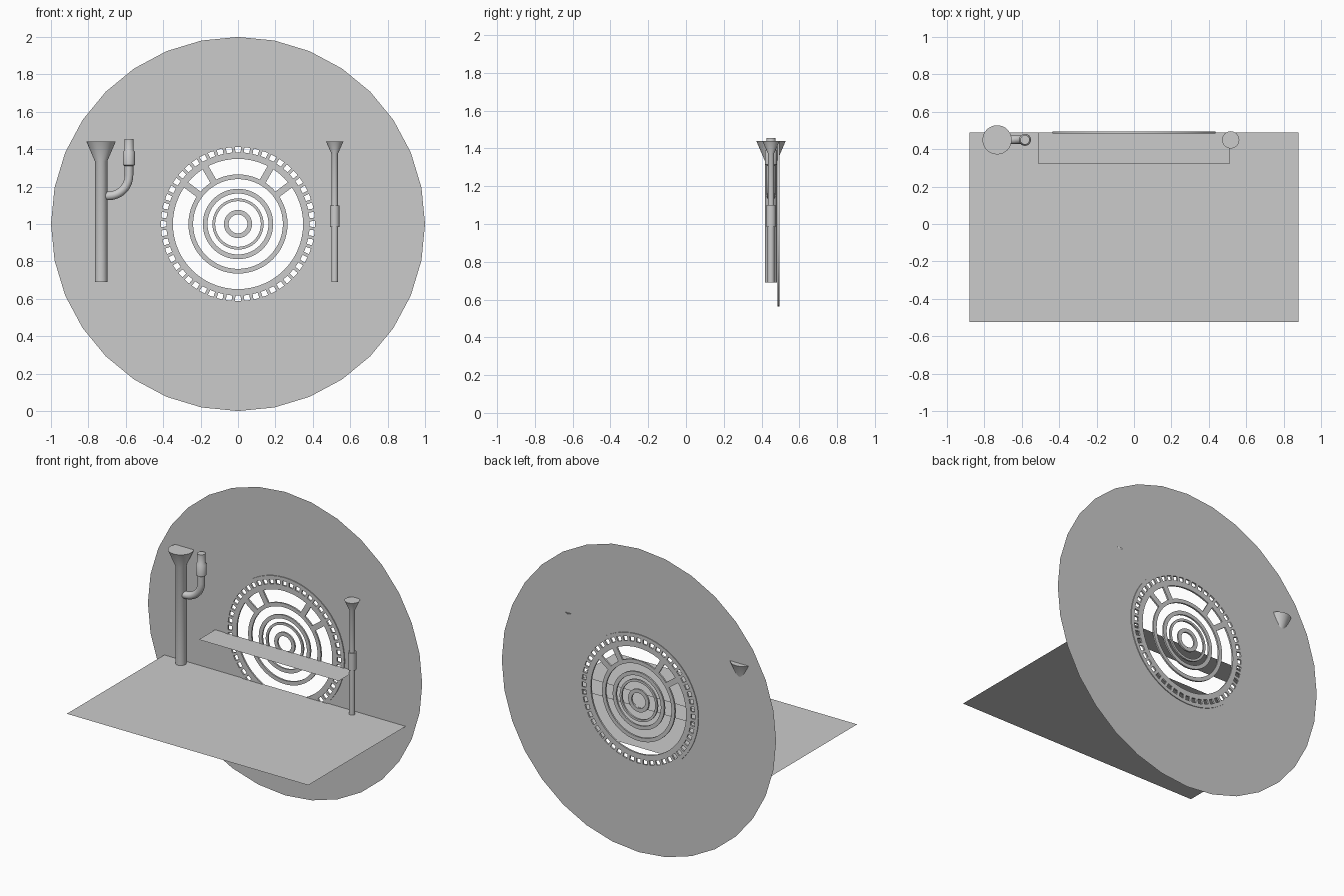
import bpy, bmesh, math
from mathutils import Vector

if "Cube" in bpy.data.objects:
    bpy.data.objects.remove(bpy.data.objects["Cube"])

BACK_Y = 0.49            # plane of the large disc
WHEEL = (0.484, 0.495)   # front and back of the slotted wheel
CENTRE_Z = 1.0


def finish(name, bm, smooth=True):
    bmesh.ops.recalc_face_normals(bm, faces=bm.faces)
    mesh = bpy.data.meshes.new(name)
    bm.to_mesh(mesh)
    bm.free()
    obj = bpy.data.objects.new(name, mesh)
    bpy.context.collection.objects.link(obj)
    if smooth:
        bpy.ops.object.select_all(action='DESELECT')
        obj.select_set(True)
        bpy.context.view_layer.objects.active = obj
        bpy.ops.object.shade_smooth_by_angle(angle=math.radians(35))
    return obj


def loft(bm, loops):
    """Join consecutive vertex loops with quads."""
    for a, b in zip(loops, loops[1:]):
        n = len(a)
        for i in range(n):
            j = (i + 1) % n
            bm.faces.new((a[i], a[j], b[j], b[i]))


def wheel_loop(bm, r, y, n):
    return [bm.verts.new((r * math.sin(t), y, CENTRE_Z + r * math.cos(t)))
            for t in (2 * math.pi * i / n for i in range(n))]


def ring(bm, r0, r1, n=64):
    f, b = WHEEL
    loops = [wheel_loop(bm, r, y, n) for r, y in ((r0, f), (r1, f), (r1, b), (r0, b))]
    loft(bm, loops + loops[:1])


def radial_bar(bm, angle, r0, r1, width):
    u = Vector((math.cos(angle), 0, math.sin(angle)))
    v = Vector((-math.sin(angle), 0, math.cos(angle))) * width / 2
    c = Vector((0, 0, CENTRE_Z))
    loops = [[bm.verts.new(c + u * r + v * s + Vector((0, y, 0)))
              for s, y in ((-1, WHEEL[0]), (1, WHEEL[0]), (1, WHEEL[1]), (-1, WHEEL[1]))]
             for r in (r0, r1)]
    loft(bm, loops)


def turned(name, x, y, profile, n=32):
    """Upright lathe part from (radius, z) points, capped at both ends."""
    bm = bmesh.new()
    loops = [[bm.verts.new((x + r * math.cos(2 * math.pi * i / n),
                            y + r * math.sin(2 * math.pi * i / n), z)) for i in range(n)]
             for r, z in profile]
    loft(bm, loops)
    bm.faces.new(loops[0])
    bm.faces.new(loops[-1])
    return finish(name, bm)


def sheet(name, x, y0, y1, z):
    bm = bmesh.new()
    bm.faces.new([bm.verts.new(p) for p in ((-x, y0, z), (x, y0, z), (x, y1, z), (-x, y1, z))])
    return finish(name, bm, False)


# Large flat back disc with a round opening
bm = bmesh.new()
outer = wheel_loop(bm, 1.0, BACK_Y, 32)
inner = wheel_loop(bm, 0.425, BACK_Y, 32)
loft(bm, [outer, inner])
finish("back_disc", bm, False)

# Floor and shelf sheets
sheet("floor", 0.88, -0.525, BACK_Y, 0.69)
sheet("shelf", 0.51, 0.32, BACK_Y, 0.955)

# Slotted outer rim
bm = bmesh.new()
ring(bm, 0.412, 0.436)
ring(bm, 0.348, 0.383)
SLOTS = 52
for i in range(SLOTS):
    radial_bar(bm, 2 * math.pi * (i + 0.5) / SLOTS, 0.382, 0.413, 0.018)
finish("slotted_rim", bm)

# Concentric inner rings
bm = bmesh.new()
for r0, r1 in ((0.05, 0.075), (0.122, 0.137), (0.163, 0.188), (0.24, 0.265)):
    ring(bm, r0, r1)
finish("inner_rings", bm)

# Four short spokes, mirrored left and right
bm = bmesh.new()
for deg in (37, 60):
    for a in (deg, 180 - deg):
        radial_bar(bm, math.radians(a), 0.263, 0.35, 0.036)
finish("spokes", bm)

# Left funnel pipe
PIPE_Y = 0.45
turned("left_funnel_pipe", -0.732, PIPE_Y, [(0.033, 0.69), (0.033, 1.335), (0.078, 1.44)])

# Side branch with a quarter bend
BX, BZ, R = -0.583, 1.15, 0.11
path = [(-0.73, BZ)]
path += [(BX - R + R * math.sin(t), BZ + R - R * math.cos(t))
         for t in (math.pi / 2 * i / 10 for i in range(11))]
path.append((BX, 1.32))
bm = bmesh.new()
loops = []
for i, (px, pz) in enumerate(path):
    k = min(max(i - 1, 0), 10)
    t = math.pi / 2 * k / 10
    normal = Vector((-math.sin(t), 0, math.cos(t)))
    loops.append([bm.verts.new(Vector((px, PIPE_Y, pz)) + 0.023 * (
        normal * math.cos(a) + Vector((0, math.sin(a), 0))))
        for a in (2 * math.pi * j / 24 for j in range(24))])
loft(bm, loops)
finish("branch_bend", bm)

# Collar and short pipe on top of the branch
turned("branch_top", BX, PIPE_Y, [(0.023, 1.31), (0.032, 1.315), (0.032, 1.385),
                                  (0.025, 1.395), (0.025, 1.455)])

# Right slim pipe with collar and funnel
turned("right_funnel_pipe", 0.517, PIPE_Y,
       [(0.018, 0.69), (0.018, 0.985), (0.025, 0.985), (0.025, 1.10),
        (0.017, 1.10), (0.017, 1.375), (0.046, 1.44)])
